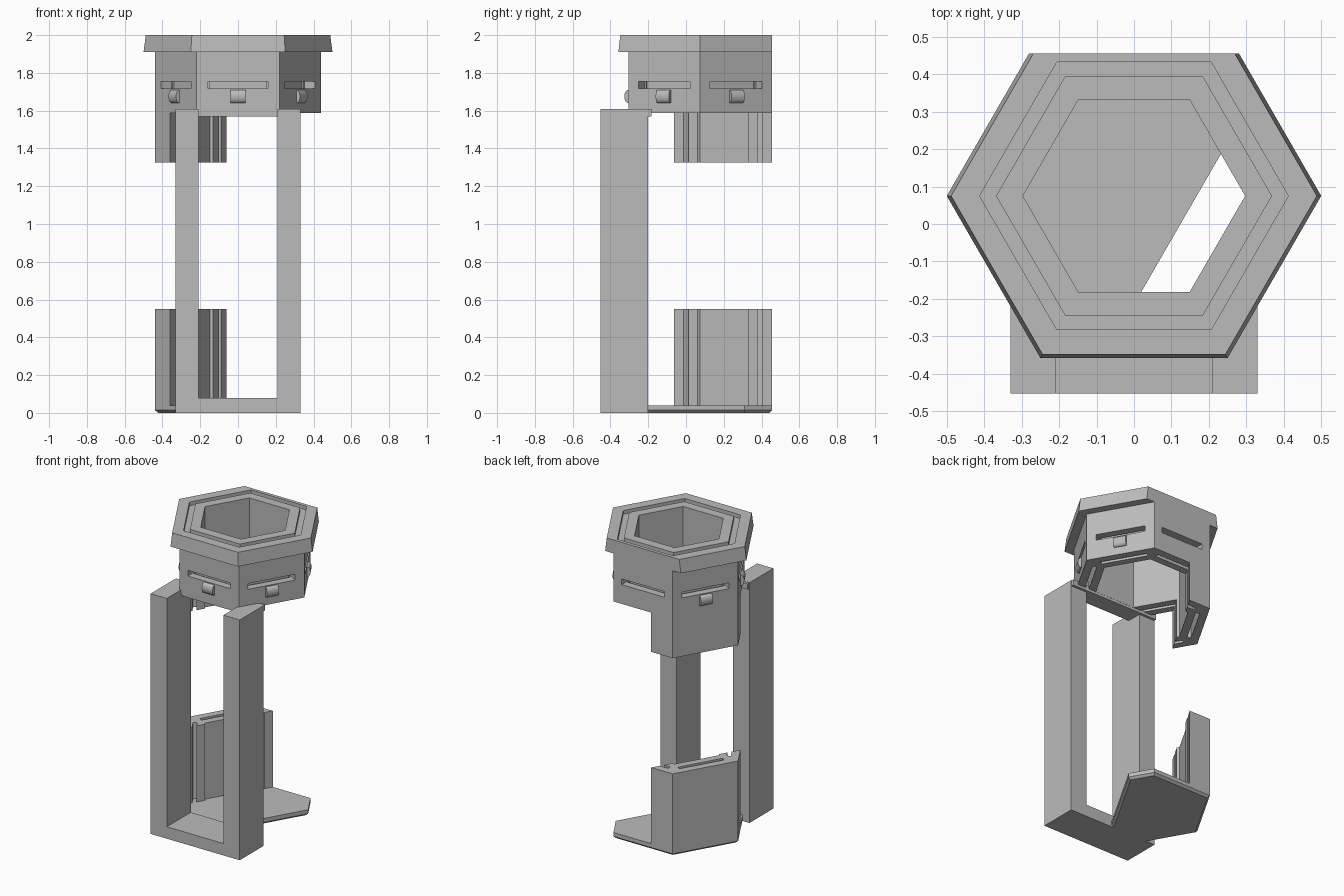
import bpy, bmesh, math
from mathutils import Matrix, Vector

if "Cube" in bpy.data.objects:
    bpy.data.objects.remove(bpy.data.objects["Cube"])

CENTRE = Vector((0, 0.075, 0))
PANEL_ANGLE = 150   # direction the long side panel faces

grey = bpy.data.materials.new("plain grey")
grey.use_nodes = True
colour = (0.5, 0.5, 0.5, 1)
grey.diffuse_color = colour
grey.node_tree.nodes["Principled BSDF"].inputs["Base Color"].default_value = colour


def finish(name, bm):
    bmesh.ops.recalc_face_normals(bm, faces=bm.faces)
    mesh = bpy.data.meshes.new(name)
    bm.to_mesh(mesh)
    bm.free()
    mesh.materials.append(grey)
    obj = bpy.data.objects.new(name, mesh)
    bpy.context.collection.objects.link(obj)
    return obj


def add_box(bm, low, high, matrix=Matrix()):
    """Axis box from two corners, then moved by a matrix."""
    low, high = Vector(low), Vector(high)
    size = Matrix.Diagonal((high - low).to_4d())
    size[3][3] = 1
    bmesh.ops.create_cube(bm, size=1, matrix=matrix @ Matrix.Translation((low + high) / 2) @ size)


def facing(angle):
    """Frame whose x axis points out of the hexagon at the angle."""
    return Matrix.Translation(CENTRE) @ Matrix.Rotation(math.radians(angle), 4, "Z")


def box(name, low, high, matrix=Matrix()):
    bm = bmesh.new()
    add_box(bm, low, high, matrix)
    return finish(name, bm)


def hexagon(name, apothem, z0, z1, top_apothem=None, rounding=0):
    """Hexagonal prism with corners on the x axis."""
    bm = bmesh.new()
    scale = 1 / math.cos(math.pi / 6)
    bmesh.ops.create_cone(bm, cap_ends=True, segments=6, radius1=apothem * scale,
                          radius2=(top_apothem or apothem) * scale, depth=z1 - z0)
    # put a corner on +x whatever the primitive's start angle
    first = bm.verts[:][0].co
    turn = Matrix.Rotation(-math.atan2(first.y, first.x), 4, "Z")
    bm.transform(Matrix.Translation(CENTRE + Vector((0, 0, (z0 + z1) / 2))) @ turn)
    if rounding:
        upright = [e for e in bm.edges if abs(e.verts[0].co.z - e.verts[1].co.z) > 0.01]
        bmesh.ops.bevel(bm, geom=upright, offset=rounding, segments=3, profile=0.5, affect="EDGES")
    return finish(name, bm)


def face_boxes(name, low, high):
    """One box on each of the six faces."""
    bm = bmesh.new()
    for k in range(6):
        add_box(bm, low, high, facing(30 + 60 * k))
    return finish(name, bm)


def cut(obj, cutter):
    mod = obj.modifiers.new("cut", "BOOLEAN")
    mod.operation = "DIFFERENCE"
    mod.solver = "EXACT"
    mod.object = cutter
    bpy.context.view_layer.objects.active = obj
    bpy.ops.object.modifier_apply(modifier=mod.name)
    bpy.data.objects.remove(cutter)


def smooth(obj):
    bpy.ops.object.select_all(action="DESELECT")
    obj.select_set(True)
    bpy.context.view_layer.objects.active = obj
    bpy.ops.object.shade_smooth_by_angle(angle=math.radians(30))


def hollow_wall(name, z0, z1, cut_z0, cut_z1, slot_z0, slot_z1):
    """Thick hexagonal tube, cut back to one panel between two heights."""
    obj = hexagon(name, 0.38, z0, z1, rounding=0.03)
    cut(obj, hexagon("bore", 0.257, z0 - 0.1, z1 + 0.1))
    cut(obj, face_boxes("wall slots", (0.305, -0.15, slot_z0), (0.33, 0.15, slot_z1)))
    cut(obj, box("panel cut", (-1, -1, cut_z0), (0.242, 1, cut_z1), facing(PANEL_ANGLE)))
    return obj


# Upper body with its hanging side panel and six slits
body = hollow_wall("upper_body", 1.325, 1.91, 1.2, 1.588, 1.2, 1.85)
cut(body, face_boxes("slits", (0.315, -0.158, 1.717), (0.45, 0.158, 1.755)))
smooth(body)

# Rim with tapered sides, flat back and a hexagonal groove
rim = hexagon("top_rim", 0.433, 1.91, 2.0, top_apothem=0.423)
cut(rim, box("rim back cut", (-1, 0.455, 1.8), (1, 1, 2.1)))
cut(rim, hexagon("rim bore", 0.257, 1.8, 2.1))
groove = hexagon("groove cutter", 0.357, 1.975, 2.1)
cut(groove, hexagon("groove core", 0.319, 1.9, 2.2))
cut(rim, groove)

# Lower side panel
smooth(hollow_wall("lower_panel", 0.03, 0.55, -0.1, 0.7, 0.04, 0.7))

# Base plate, trimmed parallel to the panel and chamfered underneath
plate = hexagon("base_plate", 0.38, 0, 0.04, rounding=0.03)
cut(plate, box("plate cut", (-1, -1, -1), (-0.145, 1, 1), facing(PANEL_ANGLE)))
bm = bmesh.new()
bm.from_mesh(plate.data)
under = [e for e in bm.edges if all(v.co.z < 0.001 for v in e.verts) and len(e.link_faces) == 2
         and any(abs(f.normal.z) < 0.5 for f in e.link_faces)]
bmesh.ops.bevel(bm, geom=under, offset=0.014, segments=1, affect="EDGES")
bm.to_mesh(plate.data)
bm.free()

# Rounded hooks below the slits, on every face but the back
for k in range(6):
    angle = 30 + 60 * k
    if angle == 90:
        continue
    bm = bmesh.new()
    bmesh.ops.create_cone(bm, cap_ends=True, segments=24, radius1=1, radius2=1, depth=0.08)
    shape = Matrix.Diagonal((0.022, 1, 0.035, 1)) @ Matrix.Rotation(math.pi / 2, 4, "X")
    bm.transform(facing(angle) @ Matrix.Translation((0.38, 0, 1.675)) @ shape)
    smooth(finish(f"hook_{k + 1}", bm))

# Front frame: two posts, a bottom bar and a thin top bar
for side, name in ((1, "left_post"), (-1, "right_post")):
    box(name, (min(side * 0.21, side * 0.33), -0.453, 0), (max(side * 0.21, side * 0.33), -0.2, 1.61))
box("bottom_bar", (-0.21, -0.453, 0), (0.21, -0.2, 0.08))
box("top_bar", (-0.328, -0.3, 1.57), (0.328, -0.183, 1.608))
